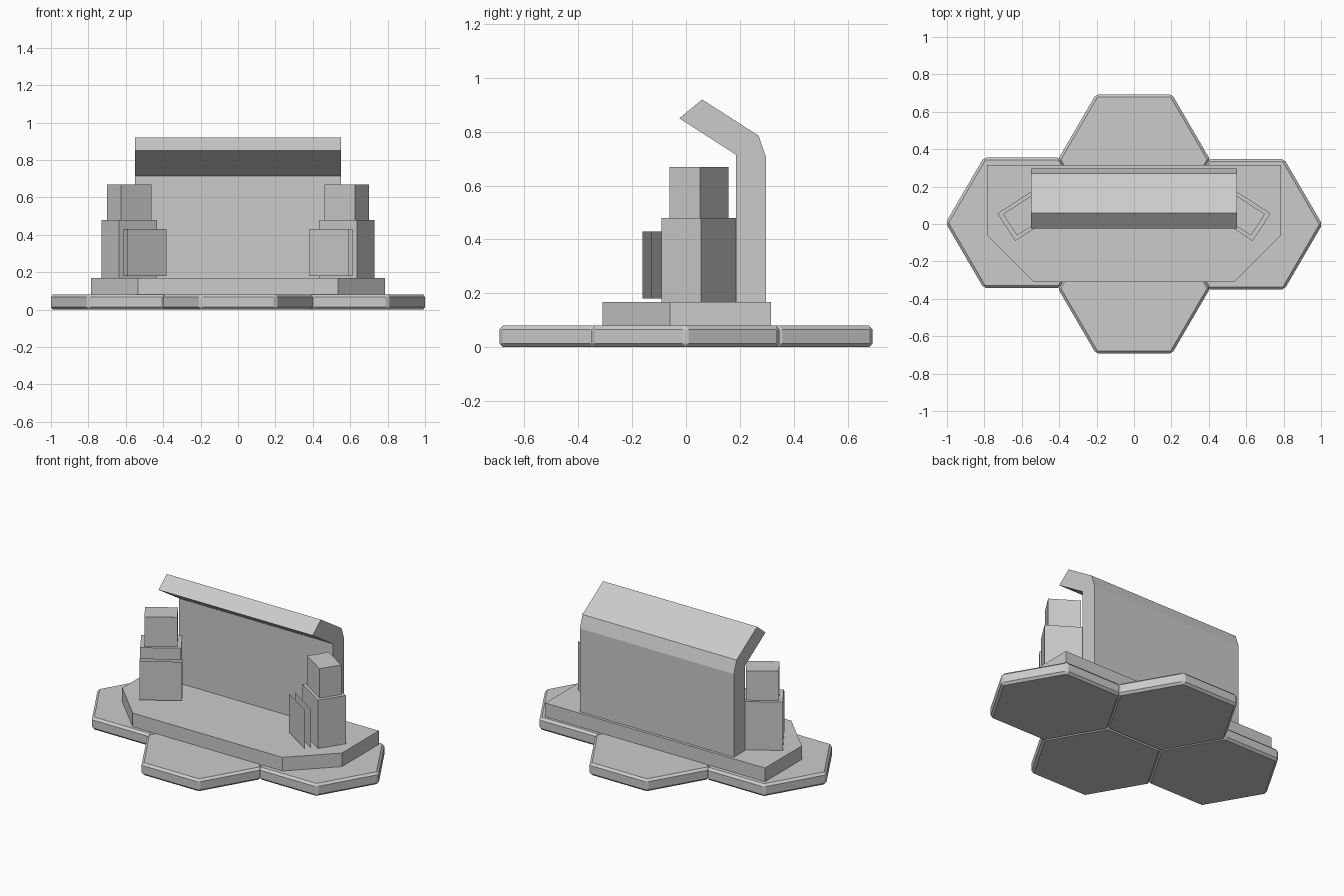
import bpy, bmesh, math
from mathutils import Matrix, Vector

if "Cube" in bpy.data.objects:
    bpy.data.objects.remove(bpy.data.objects["Cube"])


def finish(bm, name):
    me = bpy.data.meshes.new(name)
    bm.to_mesh(me)
    bm.free()
    ob = bpy.data.objects.new(name, me)
    bpy.context.collection.objects.link(ob)
    return ob


def prism(name, points, offset):
    """Closed prism: a 3D outline swept along an offset vector."""
    bm = bmesh.new()
    face = bm.faces.new([bm.verts.new(p) for p in points])
    out = bmesh.ops.extrude_face_region(bm, geom=[face], use_keep_orig=True)
    verts = [g for g in out["geom"] if isinstance(g, bmesh.types.BMVert)]
    bmesh.ops.translate(bm, verts=verts, vec=Vector(offset))
    bmesh.ops.recalc_face_normals(bm, faces=bm.faces)
    return finish(bm, name)


# Floor: four bevelled hexagonal tiles
tiles = {"left": (-0.6, 0.006), "right": (0.6, -0.002), "back": (0, 0.344), "front": (0, -0.344)}
for side, (cx, cy) in tiles.items():
    ring = [(cx + 0.407 * math.cos(math.radians(a)), cy + 0.403 * math.sin(math.radians(a)), 0)
            for a in range(0, 360, 60)]
    tile = prism("floor_tile_" + side, ring, (0, 0, 0.08))
    bev = tile.modifiers.new("bevel", 'BEVEL')
    bev.width = 0.014
    bev.segments = 1

# Platform with chamfered front corners
half = [(0.535, -0.31), (0.785, -0.06), (0.785, 0.315)]
outline = half + [(-x, y) for x, y in reversed(half)]
prism("platform", [(x, y, 0.075) for x, y in outline], (0, 0, 0.093))

# Back wall with overhanging canopy
profile = [(0.185, 0.165), (0.185, 0.715), (-0.025, 0.85), (0.06, 0.92),
           (0.27, 0.785), (0.297, 0.705), (0.297, 0.165)]
prism("back_wall", [(-0.55, y, z) for y, z in profile], (1.1, 0, 0))

# Angled pillars: two stacked blocks and two thin display sheets on each side
for side, s in (("left", -1), ("right", 1)):
    place = Matrix.Translation((s * 0.582, 0.048, 0)) @ Matrix.Rotation(math.radians(-33 * s), 4, 'Z')

    def block(name, w, d, z0, z1):
        base = [(-w / 2, -d / 2, z0), (w / 2, -d / 2, z0), (w / 2, d / 2, z0), (-w / 2, d / 2, z0)]
        prism(name + side, base, (0, 0, z1 - z0)).matrix_world = place

    block("pillar_base_", 0.24, 0.175, 0.165, 0.48)
    block("pillar_top_", 0.193, 0.137, 0.478, 0.67)

    for i, y in enumerate((-0.132, -0.17)):
        bm = bmesh.new()
        x0, x1 = sorted((-0.128 * s, 0.122 * s))
        bm.faces.new([bm.verts.new(p) for p in
                      ((x0, y, 0.18), (x1, y, 0.18), (x1, y, 0.43), (x0, y, 0.43))])
        finish(bm, f"display_sheet_{side}_{i + 1}").matrix_world = place
